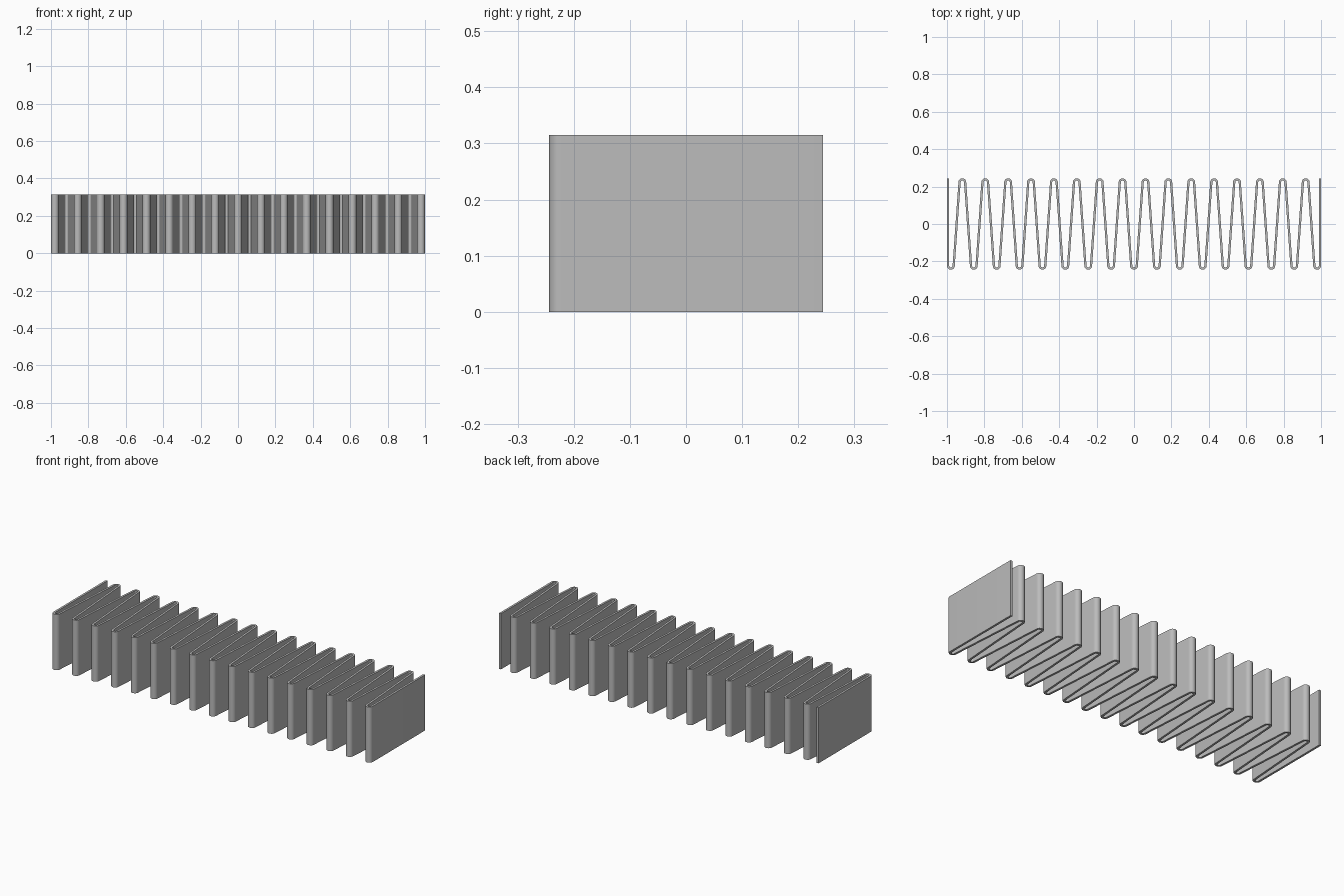
import bpy
import bmesh
from math import atan2, asin, hypot, cos, sin, pi, radians
from mathutils import Vector

cube = bpy.data.objects.get("Cube")
if cube:
    bpy.data.objects.remove(cube, do_unlink=True)

HEIGHT = 0.315
HALF_DEPTH = 0.244
SHEET = 0.012                 # sheet thickness
BEND = 0.015                  # centre-line radius of each fold
FRONT_FOLDS = 17
SEGMENTS = 14                 # steps per fold

first = -1 + SHEET / 2 + BEND
half_pitch = -first / (FRONT_FOLDS - 1)
centre_y = HALF_DEPTH - SHEET / 2 - BEND

# Lean of the walls away from the y axis: inner tangent of neighbouring folds
span = hypot(half_pitch, 2 * centre_y)
lean = pi / 2 - atan2(2 * centre_y, half_pitch) - asin(2 * BEND / span)


def fold_path():
    """Centre-line points with their sideways normals."""
    path = [(Vector((-1 + SHEET / 2, HALF_DEPTH)), Vector((-1, 0)))]
    last = 2 * FRONT_FOLDS - 2
    for i in range(last + 1):
        side = -1 if i % 2 == 0 else 1          # front fold, then back fold
        centre = Vector((first + i * half_pitch, side * centre_y))
        start = pi if i == 0 else pi + lean
        end = 0 if i == last else -lean
        for k in range(SEGMENTS + 1):
            a = start + (end - start) * k / SEGMENTS
            radial = Vector((cos(a), side * sin(a)))
            path.append((centre + radial * BEND, radial * -side))
    path.append((Vector((1 - SHEET / 2, HALF_DEPTH)), Vector((1, 0))))
    return path


# Folded strip: flat ribbon outline raised to full height
bm = bmesh.new()
rows = []
for point, normal in fold_path():
    rows.append([bm.verts.new((*(point + normal * s * SHEET / 2), 0))
                 for s in (-1, 1)])
for a, b in zip(rows, rows[1:]):
    bm.faces.new((a[0], a[1], b[1], b[0]))
raised = bmesh.ops.extrude_face_region(bm, geom=bm.faces[:])["geom"]
bmesh.ops.translate(bm, vec=(0, 0, HEIGHT),
                    verts=[g for g in raised if isinstance(g, bmesh.types.BMVert)])
bmesh.ops.recalc_face_normals(bm, faces=bm.faces[:])
mesh = bpy.data.meshes.new("folded_fin_strip")
bm.to_mesh(mesh)
bm.free()

# Plain grey metal
grey = bpy.data.materials.new("grey_metal")
grey.use_nodes = True
colour = (0.5, 0.5, 0.5, 1)
grey.diffuse_color = colour
grey.node_tree.nodes["Principled BSDF"].inputs["Base Color"].default_value = colour
mesh.materials.append(grey)

strip = bpy.data.objects.new("folded_fin_strip", mesh)
bpy.context.collection.objects.link(strip)
bpy.ops.object.select_all(action="DESELECT")
strip.select_set(True)
bpy.context.view_layer.objects.active = strip
bpy.ops.object.shade_smooth_by_angle(angle=radians(35))
